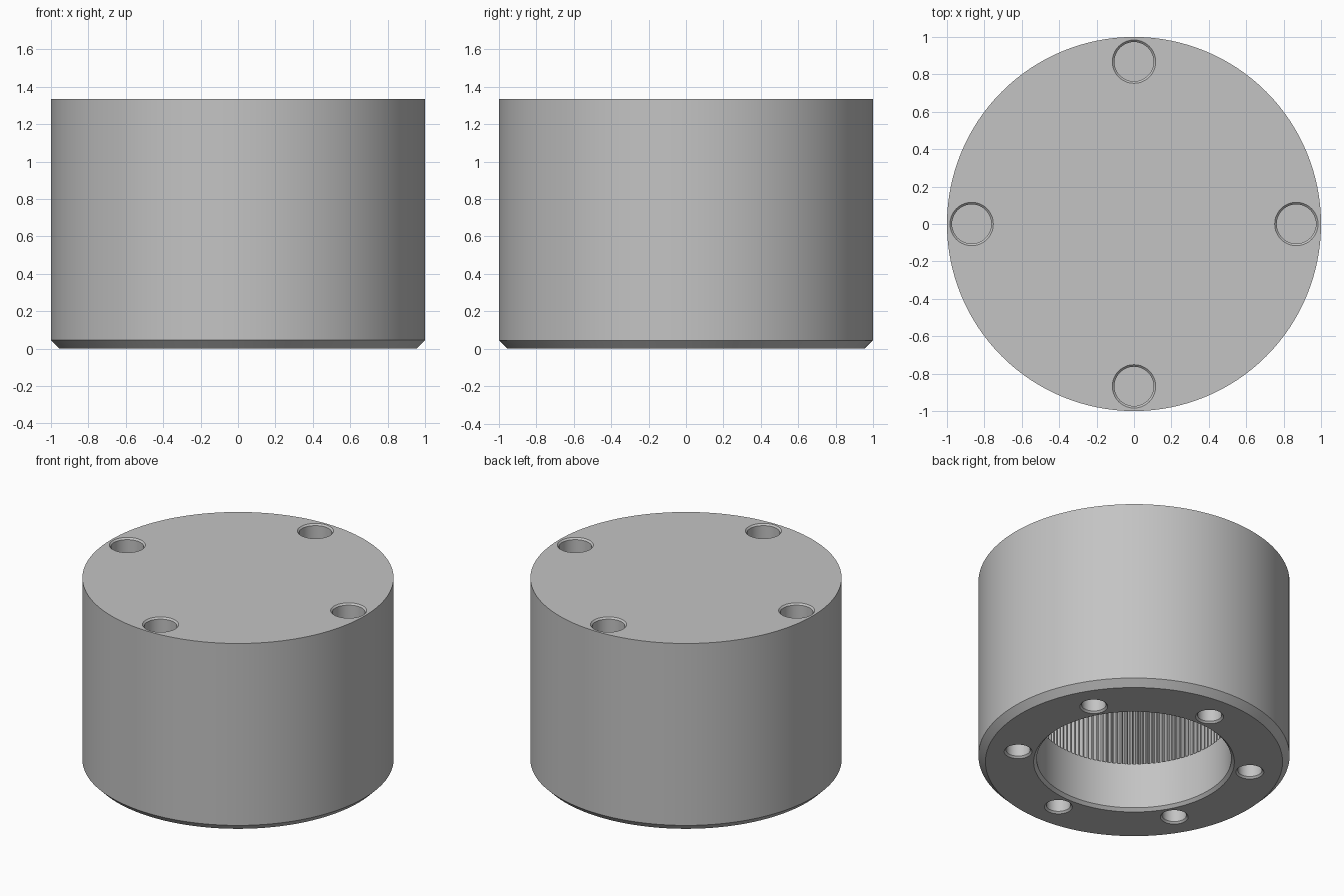
import bpy, bmesh
from math import cos, sin, pi, radians

if "Cube" in bpy.data.objects:
    bpy.data.objects.remove(bpy.data.objects["Cube"], do_unlink=True)

steel = bpy.data.materials.new("plain grey metal")
steel.use_nodes = True
GREY = (0.55, 0.55, 0.55, 1)
steel.diffuse_color = GREY
steel.node_tree.nodes["Principled BSDF"].inputs["Base Color"].default_value = GREY

HEIGHT = 1.335
TEETH = 120
GROOVE = 0.028


def revolve(bm, profile, segments, centre=(0, 0), toothed=False):
    """Closed turned solid from (radius, z, tooth depth) rings, bottom to top."""
    rings = []
    for radius, z, depth in profile:
        ring = []
        for i in range(segments):
            a = 2 * pi * i / segments
            r = radius + (depth if toothed and i % 4 > 1 else 0)
            ring.append(bm.verts.new((centre[0] + r * cos(a), centre[1] + r * sin(a), z)))
        rings.append(ring)
    for low, high in zip(rings, rings[1:]):
        for i in range(segments):
            j = (i + 1) % segments
            bm.faces.new((low[i], low[j], high[j], high[i]))
    bm.faces.new(rings[0][::-1])
    bm.faces.new(rings[-1])


def make_object(name, bm):
    mesh = bpy.data.meshes.new(name)
    bmesh.ops.recalc_face_normals(bm, faces=bm.faces)
    bm.to_mesh(mesh)
    bm.free()
    mesh.materials.append(steel)
    obj = bpy.data.objects.new(name, mesh)
    bpy.context.collection.objects.link(obj)
    return obj


# Outer sleeve with a chamfered lower edge
bm = bmesh.new()
revolve(bm, [(0.955, 0, 0), (1, 0.045, 0), (1, HEIGHT, 0)], 128)
sleeve = make_object("sleeve_body", bm)

# Blind bore: chamfered mouth, plain section, then internal spline teeth
bm = bmesh.new()
revolve(bm, [(0.665, -0.02, 0), (0.625, 0.02, 0), (0.625, 0.345, 0),
             (0.625, 0.347, GROOVE), (0.625, 1.0, GROOVE)], TEETH * 4, toothed=True)
bore = make_object("bore_cutter", bm)

# Bolt holes with small chamfers: four on top, six underneath
bm = bmesh.new()
for k in range(4):
    a = radians(90 * k)
    revolve(bm, [(0.105, HEIGHT - 0.35, 0), (0.105, HEIGHT - 0.011, 0),
                 (0.126, HEIGHT + 0.01, 0)], 40, (0.868 * cos(a), 0.868 * sin(a)))
for k in range(6):
    a = radians(30 + 60 * k)
    revolve(bm, [(0.1, -0.01, 0), (0.078, 0.012, 0), (0.078, 0.3, 0)],
            40, (0.756 * cos(a), 0.756 * sin(a)))
holes = make_object("hole_cutter", bm)

# Cut the bore and holes, then discard the cutters
bpy.ops.object.select_all(action="DESELECT")
bpy.context.view_layer.objects.active = sleeve
sleeve.select_set(True)
for cutter in (bore, holes):
    cutter.hide_render = True
    cut = sleeve.modifiers.new("cut", "BOOLEAN")
    cut.operation = "DIFFERENCE"
    cut.solver = "EXACT"
    cut.object = cutter
    bpy.ops.object.modifier_apply(modifier=cut.name)
    bpy.data.objects.remove(cutter, do_unlink=True)

bpy.ops.object.shade_smooth_by_angle(angle=radians(25))
